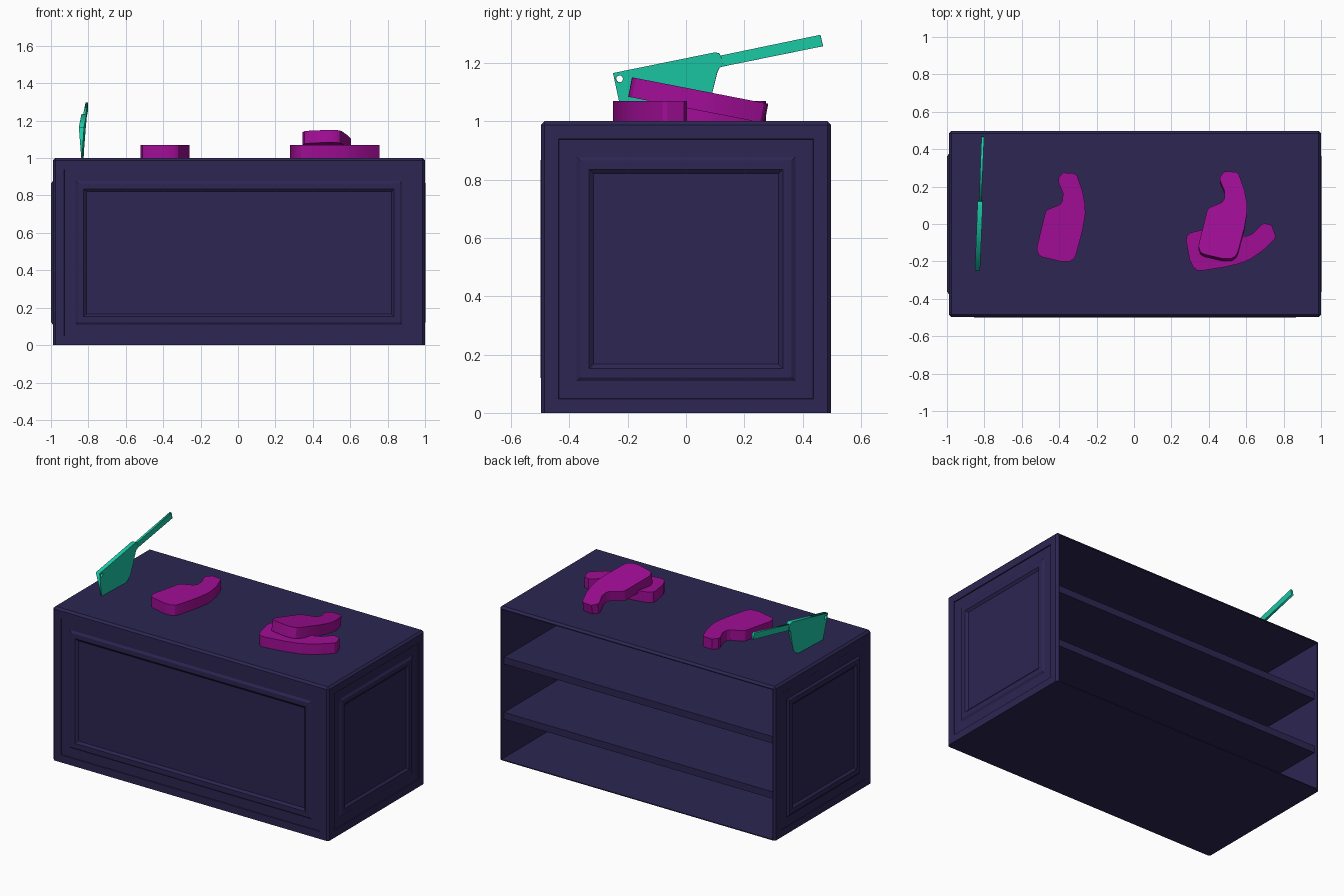
import bpy, bmesh
from math import radians, cos, sin, pi
from mathutils import Matrix, Vector

if "Cube" in bpy.data.objects:
    bpy.data.objects.remove(bpy.data.objects["Cube"])


def material(name, rgb):
    m = bpy.data.materials.new(name)
    m.diffuse_color = (*rgb, 1)
    m.use_nodes = True
    m.node_tree.nodes["Principled BSDF"].inputs["Base Color"].default_value = m.diffuse_color
    return m


NAVY = material("dark_navy", (0.025, 0.019, 0.084))
MAGENTA = material("magenta", (0.35, 0.004, 0.30))
TEAL = material("teal", (0.011, 0.58, 0.38))


def add_object(name, bm, mat, matrix=Matrix()):
    mesh = bpy.data.meshes.new(name)
    bm.to_mesh(mesh)
    bm.free()
    mesh.materials.append(mat)
    ob = bpy.data.objects.new(name, mesh)
    bpy.context.collection.objects.link(ob)
    ob.matrix_world = matrix
    return ob


def box(size, centre):
    bm = bmesh.new()
    bmesh.ops.create_cube(bm, size=1)
    bmesh.ops.scale(bm, vec=size, verts=bm.verts)
    bmesh.ops.translate(bm, vec=centre, verts=bm.verts)
    return bm


def slab(outlines, half):
    """Filled outline (further outlines are holes), extruded both ways in z."""
    curve = bpy.data.curves.new("outline", 'CURVE')
    curve.dimensions = '2D'
    curve.fill_mode = 'BOTH'
    curve.extrude = half
    for pts in outlines:
        s = curve.splines.new('POLY')
        s.points.add(len(pts) - 1)
        for p, (x, y) in zip(s.points, pts):
            p.co = (x, y, 0, 1)
        s.use_cyclic_u = True
    tmp = bpy.data.objects.new("outline", curve)
    bpy.context.collection.objects.link(tmp)
    bpy.context.view_layer.update()
    deps = bpy.context.evaluated_depsgraph_get()
    mesh = bpy.data.meshes.new_from_object(tmp.evaluated_get(deps))
    bm = bmesh.new()
    bm.from_mesh(mesh)
    bmesh.ops.remove_doubles(bm, verts=bm.verts, dist=1e-5)
    bmesh.ops.recalc_face_normals(bm, faces=bm.faces)
    bpy.data.objects.remove(tmp)
    bpy.data.curves.remove(curve)
    bpy.data.meshes.remove(mesh)
    return bm


# Counter: chamfered box with panel mouldings and an open back
bm = box((1.99, 0.995, 1), (0.005, 0, 0.5))
edges = [e for e in bm.edges if max(v.co.z for v in e.verts) > 0.5]
bmesh.ops.bevel(bm, geom=edges, offset=0.013, segments=1, affect='EDGES')
bm.normal_update()


def side(direction):
    d = Vector(direction)
    return max((f for f in bm.faces if f.normal.dot(d) > 0.99), key=lambda f: f.calc_area())


def stepped_inset(face, steps):
    n = face.normal.copy()
    for inset, push in steps:
        bmesh.ops.inset_individual(bm, faces=[face], thickness=inset, depth=0, use_even_offset=True)
        bmesh.ops.translate(bm, vec=n * push, verts=face.verts)


sunk = [(0.048, 0), (0.001, -0.006), (0.06, 0), (0.013, 0.008), (0.03, 0), (0.015, -0.012)]
raised = [(0.048, 0), (0.001, -0.001), (0.06, 0), (0.013, 0.011), (0.03, 0), (0.015, -0.012)]
for direction, steps in (((0, -1, 0), sunk), ((1, 0, 0), sunk), ((-1, 0, 0), raised)):
    stepped_inset(side(direction), steps)
stepped_inset(side((0, 1, 0)), [(0.006, 0), (0.0001, -0.98)])
add_object("counter", bm, NAVY)

# Shelves
for i, z in enumerate((0.28, 0.64)):
    add_object(f"shelf_{i + 1}", box((1.97, 0.955, 0.045), (0.005, -0.005, z)), NAVY)

# Meat slabs, one shared outline
MEAT = [(0.01, 0.24), (0.07, 0.236), (0.085, 0.225), (0.115, 0.14), (0.128, 0.07), (0.13, 0.02),
        (0.115, -0.07), (0.08, -0.2), (0.068, -0.222), (0.045, -0.235), (0, -0.236),
        (-0.1, -0.212), (-0.12, -0.2), (-0.13, -0.17), (-0.125, -0.14), (-0.083, 0.03),
        (-0.07, 0.043), (-0.005, 0.07), (0.008, 0.09), (0.01, 0.13), (-0.015, 0.19), (-0.015, 0.21)]
placements = [("meat_left", (-0.39, 0.035, 1.035), Matrix()),
              ("meat_lower", (0.513, -0.095, 1.035), Matrix.Rotation(radians(-66), 4, 'Z')),
              ("meat_upper", (0.475, 0.04, 1.072), Matrix.Rotation(radians(-11), 4, 'X'))]
for name, pos, rot in placements:
    ob = add_object(name, slab([MEAT], 0.034), MAGENTA, Matrix.Translation(pos) @ rot)
    bpy.ops.object.select_all(action='DESELECT')
    ob.select_set(True)
    bpy.context.view_layer.objects.active = ob
    bpy.ops.object.shade_smooth_by_angle(angle=radians(30))

# Cleaver, drawn in the side plane (y, z) then stood up and turned slightly
stand = (Matrix.Translation((-0.823, 0.1, 0)) @ Matrix.Rotation(radians(-2.3), 4, 'Z')
         @ Matrix.Translation((0, -0.1, 0))
         @ Matrix(((0, 0, 1, 0), (1, 0, 0, 0), (0, 1, 0, 0), (0, 0, 0, 1))))
blade = [(-0.25, 1.165), (0.1, 1.236), (0.112, 1.233), (0.12, 1.224), (0.128, 1.19), (0.115, 1.183),
         (0.108, 1.17), (0.087, 1.085), (0.07, 1.035), (0.045, 1.008), (-0.02, 0.99), (-0.21, 0.975)]
hole = [(-0.228 + 0.012 * cos(a * pi / 6), 1.145 + 0.012 * sin(a * pi / 6)) for a in range(12)]
bm = slab([blade, hole], 0.014)
for v in bm.verts:
    # wedge: full thickness at the spine, thin at the cutting edge
    t = (v.co.y - 0.2 * (v.co.x + 0.25) - 0.965) / 0.2
    v.co.z *= max(t, 0.03)
add_object("cleaver_blade", bm, TEAL, stand)
handle = [(0.1, 1.221), (0.461, 1.296), (0.47, 1.257), (0.11, 1.184)]
add_object("cleaver_handle", slab([handle], 0.007), TEAL, stand)
